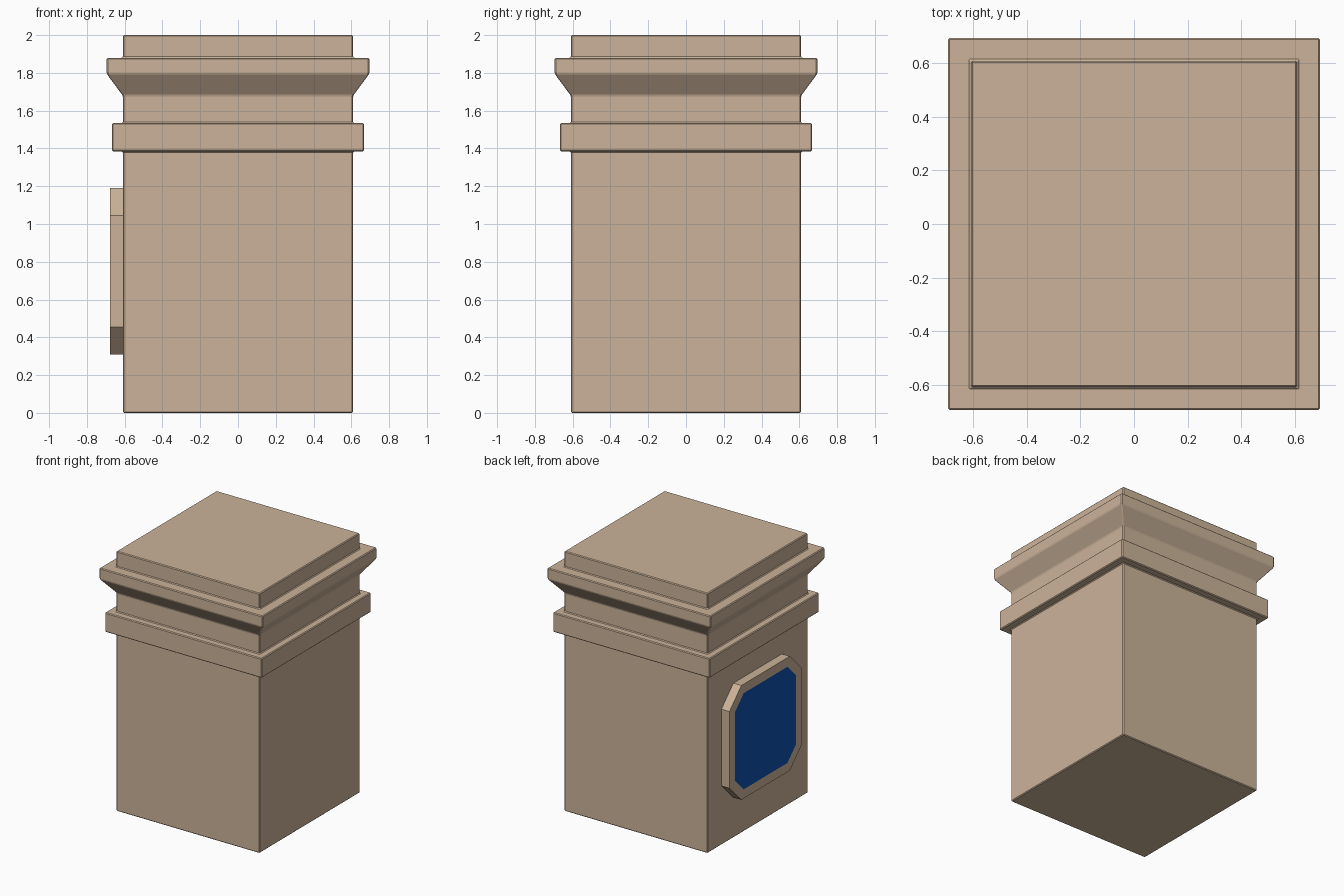
import bpy, bmesh

if "Cube" in bpy.data.objects:
    bpy.data.objects.remove(bpy.data.objects["Cube"])


def material(name, color):
    mat = bpy.data.materials.new(name)
    mat.diffuse_color = (*color, 1)
    mat.use_nodes = True
    mat.node_tree.nodes["Principled BSDF"].inputs["Base Color"].default_value = mat.diffuse_color
    return mat


def finish(bm, name, mats):
    bmesh.ops.recalc_face_normals(bm, faces=bm.faces)
    mesh = bpy.data.meshes.new(name)
    bm.to_mesh(mesh)
    bm.free()
    for m in mats:
        mesh.materials.append(m)
    obj = bpy.data.objects.new(name, mesh)
    bpy.context.collection.objects.link(obj)
    return obj


stone = material("stone", (0.60, 0.45, 0.32))
blue = material("blue_panel", (0.004, 0.08, 0.42))

# Square pillar: half-width / height profile with band and flared cornice
profile = [(0.61, 0), (0.61, 1.385), (0.667, 1.385), (0.667, 1.535),
           (0.61, 1.535), (0.61, 1.68), (0.695, 1.795), (0.695, 1.88),
           (0.61, 1.88), (0.61, 2.0)]
corners = [(-1, -1), (1, -1), (1, 1), (-1, 1)]
bm = bmesh.new()
rings = [[bm.verts.new((r * sx, r * sy, z)) for sx, sy in corners] for r, z in profile]
for low, high in zip(rings, rings[1:]):
    for i in range(4):
        j = (i + 1) % 4
        bm.faces.new((low[i], low[j], high[j], high[i]))
bm.faces.new(rings[0][::-1])
bm.faces.new(rings[-1])
pillar = finish(bm, "pillar", [stone])

# Slightly softened stone edges
bevel = pillar.modifiers.new("edge_bevel", 'BEVEL')
bevel.width = 0.006
bevel.segments = 1

# Octagonal plaque on the left side, with a flush blue panel in a stone border
half, cut, mid_z = 0.44, 0.145, 0.75
k = half - cut
outline = [(-half, -k), (-k, -half), (k, -half), (half, -k),
           (half, k), (k, half), (-k, half), (-half, k)]
bm = bmesh.new()
face = bm.faces.new([bm.verts.new((-0.605, y, mid_z + z)) for y, z in outline])
out = bmesh.ops.extrude_face_region(bm, geom=[face], use_keep_orig=True)["geom"]
bmesh.ops.translate(bm, vec=(-0.073, 0, 0),
                    verts=[v for v in out if isinstance(v, bmesh.types.BMVert)])
front = next(f for f in out if isinstance(f, bmesh.types.BMFace))
bmesh.ops.recalc_face_normals(bm, faces=bm.faces)
bmesh.ops.inset_region(bm, faces=[front], thickness=0.07, use_even_offset=True)
front.material_index = 1
finish(bm, "plaque", [stone, blue])
